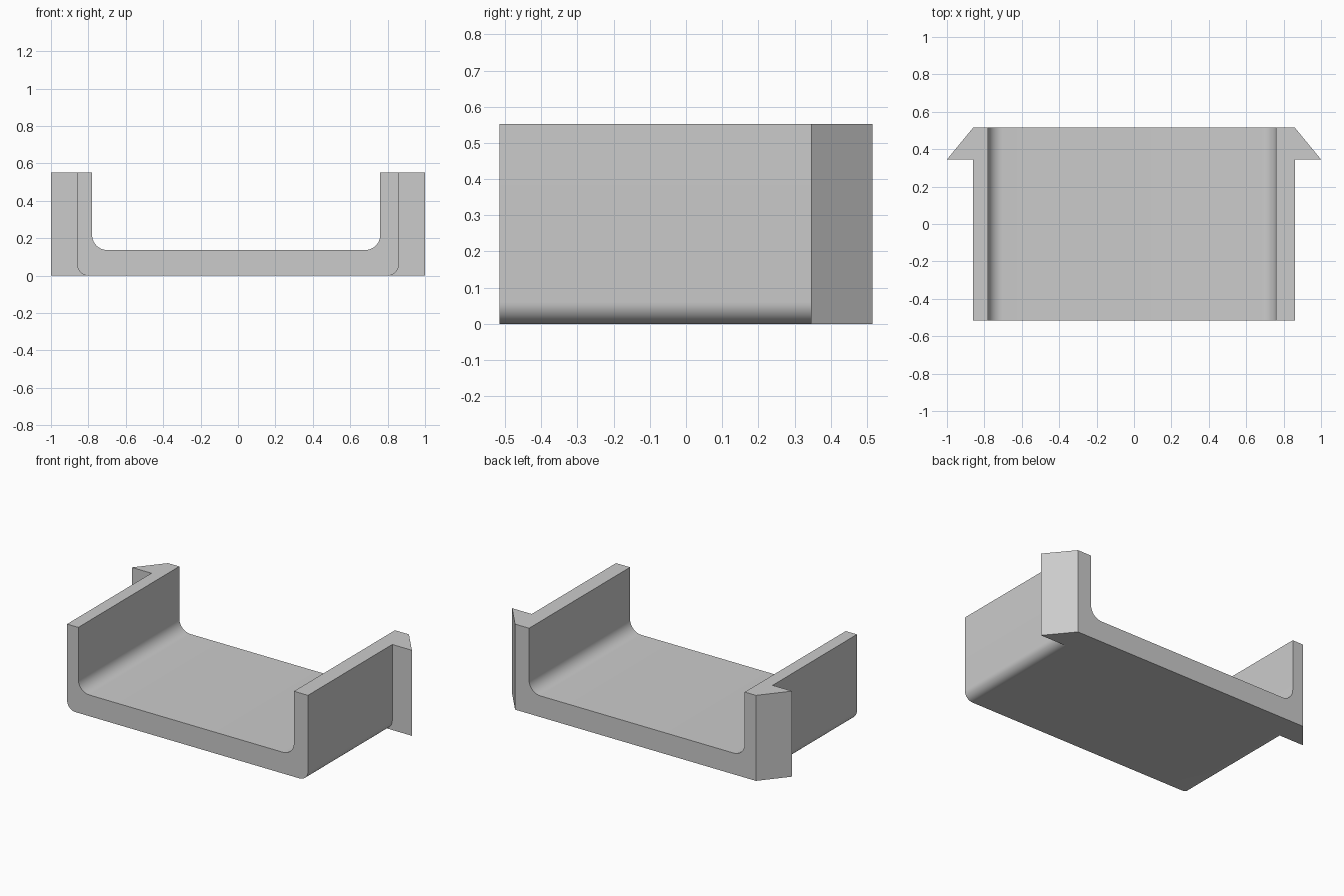
import bpy, bmesh, math
from mathutils import Vector

if "Cube" in bpy.data.objects:
    bpy.data.objects.remove(bpy.data.objects["Cube"])

grey = bpy.data.materials.new("plain grey")
grey.diffuse_color = (0.6, 0.6, 0.6, 1)
grey.use_nodes = True
grey.node_tree.nodes["Principled BSDF"].inputs["Base Color"].default_value = grey.diffuse_color

Y = 0.515      # half depth
H = 0.552      # wall height
FLOOR = 0.137  # floor thickness


def arc(cx, cz, r, a0, a1, n=10):
    """Points on a circular arc, angles in degrees."""
    return [(cx + r * math.cos(math.radians(a0 + (a1 - a0) * i / n)),
             cz + r * math.sin(math.radians(a0 + (a1 - a0) * i / n)))
            for i in range(n + 1)]


def prism(name, points, extrude):
    """Closed prism from a flat outline."""
    bm = bmesh.new()
    face = bm.faces.new([bm.verts.new(p) for p in points])
    top = bmesh.ops.extrude_face_region(bm, geom=[face])
    moved = [v for v in top["geom"] if isinstance(v, bmesh.types.BMVert)]
    bmesh.ops.translate(bm, verts=moved, vec=Vector(extrude))
    bmesh.ops.recalc_face_normals(bm, faces=bm.faces)
    mesh = bpy.data.meshes.new(name)
    bm.to_mesh(mesh)
    bm.free()
    mesh.materials.append(grey)
    obj = bpy.data.objects.new(name, mesh)
    bpy.context.collection.objects.link(obj)
    return obj


# U-shaped channel: rounded outer bottom corners and inner fillets
ro, ri = 0.06, 0.08
outline = ([(-0.86, H)]
           + arc(-0.86 + ro, ro, ro, 180, 270)
           + arc(0.86 - ro, ro, ro, 270, 360)
           + [(0.86, H), (0.76, H)]
           + arc(0.76 - ri, FLOOR + ri, ri, 0, -90)
           + arc(-0.78 + ri, FLOOR + ri, ri, 270, 180)
           + [(-0.78, H)])
channel = prism("channel", [(x, -Y, z) for x, z in outline], (0, 2 * Y, 0))

# Wedge-shaped catches at the back of both side walls, joined to the channel
for side, label in ((-1, "left"), (1, "right")):
    plan = [(0.80, Y), (0.86, Y), (1.0, 0.345), (0.80, 0.345)]
    catch = prism(label + "_catch_helper", [(side * x, y, 0) for x, y in plan], (0, 0, H))
    catch.hide_render = True
    union = channel.modifiers.new(label + " catch", "BOOLEAN")
    union.operation = "UNION"
    union.solver = "EXACT"
    union.object = catch

# Bake the joins and remove the helpers
bpy.context.view_layer.objects.active = channel
channel.select_set(True)
for mod in list(channel.modifiers):
    bpy.ops.object.modifier_apply(modifier=mod.name)
for obj in list(bpy.data.objects):
    if obj is not channel and obj.name.endswith("_helper"):
        bpy.data.objects.remove(obj)

bpy.ops.object.shade_smooth_by_angle(angle=math.radians(30))
